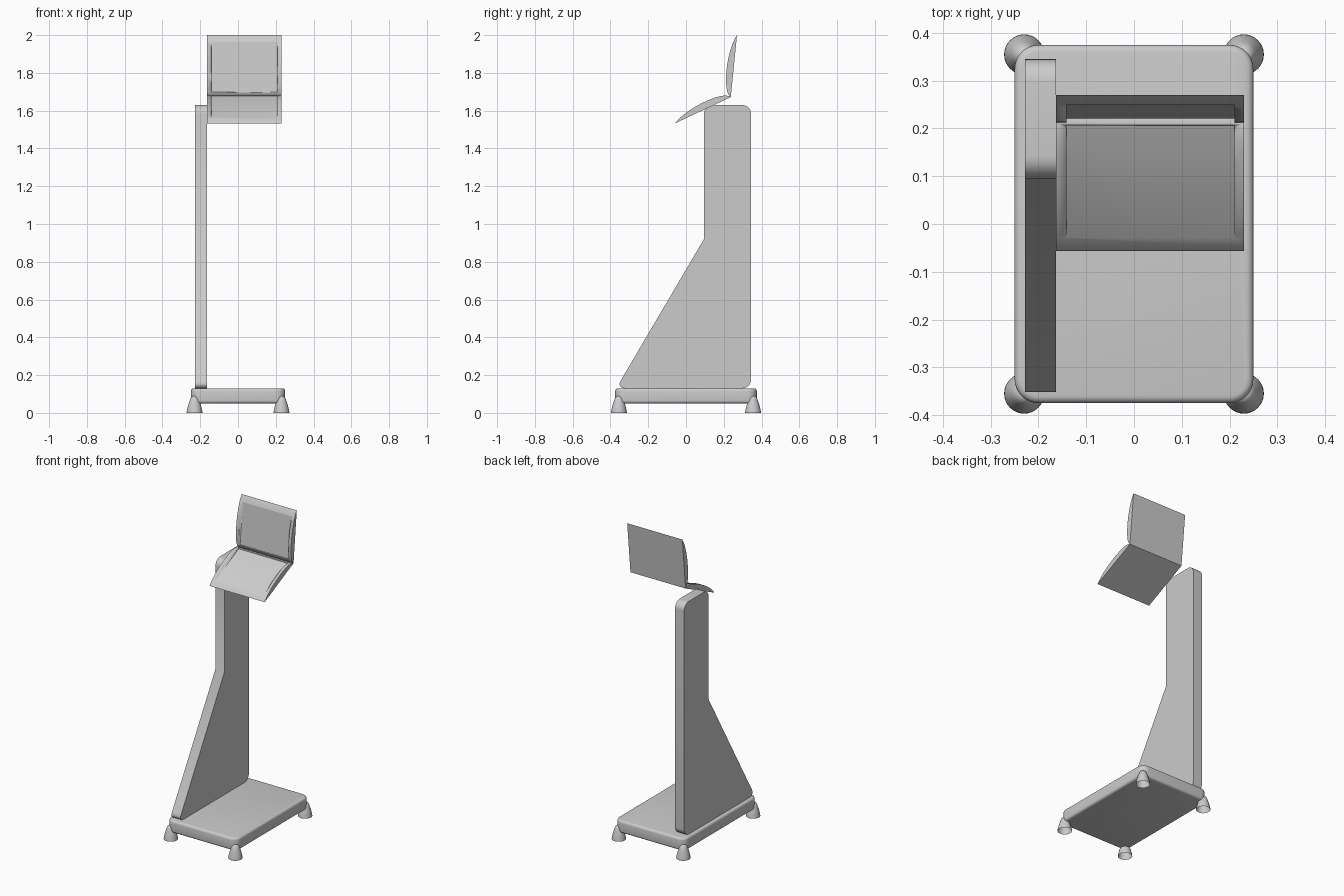
import bpy, bmesh, math
from mathutils import Vector

if "Cube" in bpy.data.objects:
    bpy.data.objects.remove(bpy.data.objects["Cube"])


def finish(bm, name, angle=35):
    bmesh.ops.recalc_face_normals(bm, faces=bm.faces)
    mesh = bpy.data.meshes.new(name)
    bm.to_mesh(mesh)
    bm.free()
    obj = bpy.data.objects.new(name, mesh)
    bpy.context.collection.objects.link(obj)
    bpy.ops.object.select_all(action='DESELECT')
    obj.select_set(True)
    bpy.context.view_layer.objects.active = obj
    bpy.ops.object.shade_smooth_by_angle(angle=math.radians(angle))
    return obj


def prism(points, x0, x1):
    """Extrude a y-z outline along x."""
    bm = bmesh.new()
    face = bm.faces.new([bm.verts.new((x0, y, z)) for y, z in points])
    new = bmesh.ops.extrude_face_region(bm, geom=[face])['geom']
    moved = [v for v in new if isinstance(v, bmesh.types.BMVert)]
    bmesh.ops.translate(bm, verts=moved, vec=(x1 - x0, 0, 0))
    return bm


def bevel(bm, edges, offset, segments):
    bmesh.ops.bevel(bm, geom=edges, offset=offset, segments=segments,
                    profile=0.5, affect='EDGES', clamp_overlap=True)


# Base plate: rounded corners, then softened rims
bm = bmesh.new()
bmesh.ops.create_cube(bm, size=1)
for v in bm.verts:
    v.co = (v.co.x * 0.5, v.co.y * 0.75, 0.09 + v.co.z * 0.08)
bevel(bm, [e for e in bm.edges
           if abs(e.verts[0].co.z - e.verts[1].co.z) > 0.05], 0.05, 8)
bevel(bm, [e for e in bm.edges
           if abs(e.verts[0].co.z - e.verts[1].co.z) < 0.001
           and any(abs(f.normal.z) > 0.9 for f in e.link_faces)], 0.015, 4)
finish(bm, "base_plate")

# Feet: open-bottomed bells turned round z
FOOT = [(0.042, 0), (0.041, 0.01), (0.034, 0.04), (0.026, 0.065),
        (0.019, 0.082), (0.010, 0.089), (0, 0.09)]
for sx, side in ((-1, "left"), (1, "right")):
    for sy, end in ((-1, "front"), (1, "back")):
        bm = bmesh.new()
        vs = [bm.verts.new((r + sx * 0.23, sy * 0.355, z)) for r, z in FOOT]
        es = [bm.edges.new(p) for p in zip(vs, vs[1:])]
        bmesh.ops.spin(bm, geom=vs + es, cent=(sx * 0.23, sy * 0.355, 0),
                       axis=(0, 0, 1), angle=math.tau, steps=32,
                       use_duplicate=False)
        bmesh.ops.remove_doubles(bm, verts=bm.verts, dist=1e-5)
        finish(bm, f"foot_{end}_{side}")

# Side column with rounded corners
bm = prism([(-0.37, 0.13), (0.345, 0.13), (0.345, 1.63),
            (0.095, 1.63), (0.095, 0.92)], -0.228, -0.163)
bevel(bm, [e for e in bm.edges
           if abs(e.verts[0].co.x - e.verts[1].co.x) > 0.01
           and abs(e.verts[0].co.z - 0.92) > 0.01], 0.048, 8)
finish(bm, "side_column")

# Crescent section shared by both panels: (distance from hinge, bulge)
BULGE = [(0, 0), (0.02, 0.009), (0.06, 0.018), (0.1, 0.0235), (0.15, 0.028),
         (0.22, 0.0325), (0.3, 0.035), (0.4, 0.0365), (0.5, 0.036),
         (0.6, 0.034), (0.7, 0.0298), (0.8, 0.0235), (0.88, 0.0165),
         (0.95, 0.008), (1, 0)]


def panel(name, hinge, tip, out):
    """Bulged shell with a flat screen recess between its cheeks."""
    hinge, tip = Vector(hinge), Vector(tip)
    chord = tip - hinge
    normal = Vector((-chord.y, chord.x)).normalized() * out

    def place(pts):
        return [hinge + chord * t + normal * h for t, h in pts]

    shell = finish(prism(place(BULGE), -0.163, 0.23), name)
    cutter = finish(prism(place([(0.075, 0.0165), (0.93, 0.0165),
                                 (0.93, 0.1), (0.075, 0.1)]),
                          -0.141, 0.21), name + "_recess_cutter")
    cutter.hide_render = True
    cutter.hide_viewport = True
    mod = shell.modifiers.new("recess", 'BOOLEAN')
    mod.operation = 'DIFFERENCE'
    mod.solver = 'EXACT'
    mod.object = cutter


panel("lower_panel", (0.237, 1.672), (-0.057, 1.533), -1)
panel("upper_panel", (0.237, 1.672), (0.27, 2.0), 1)
